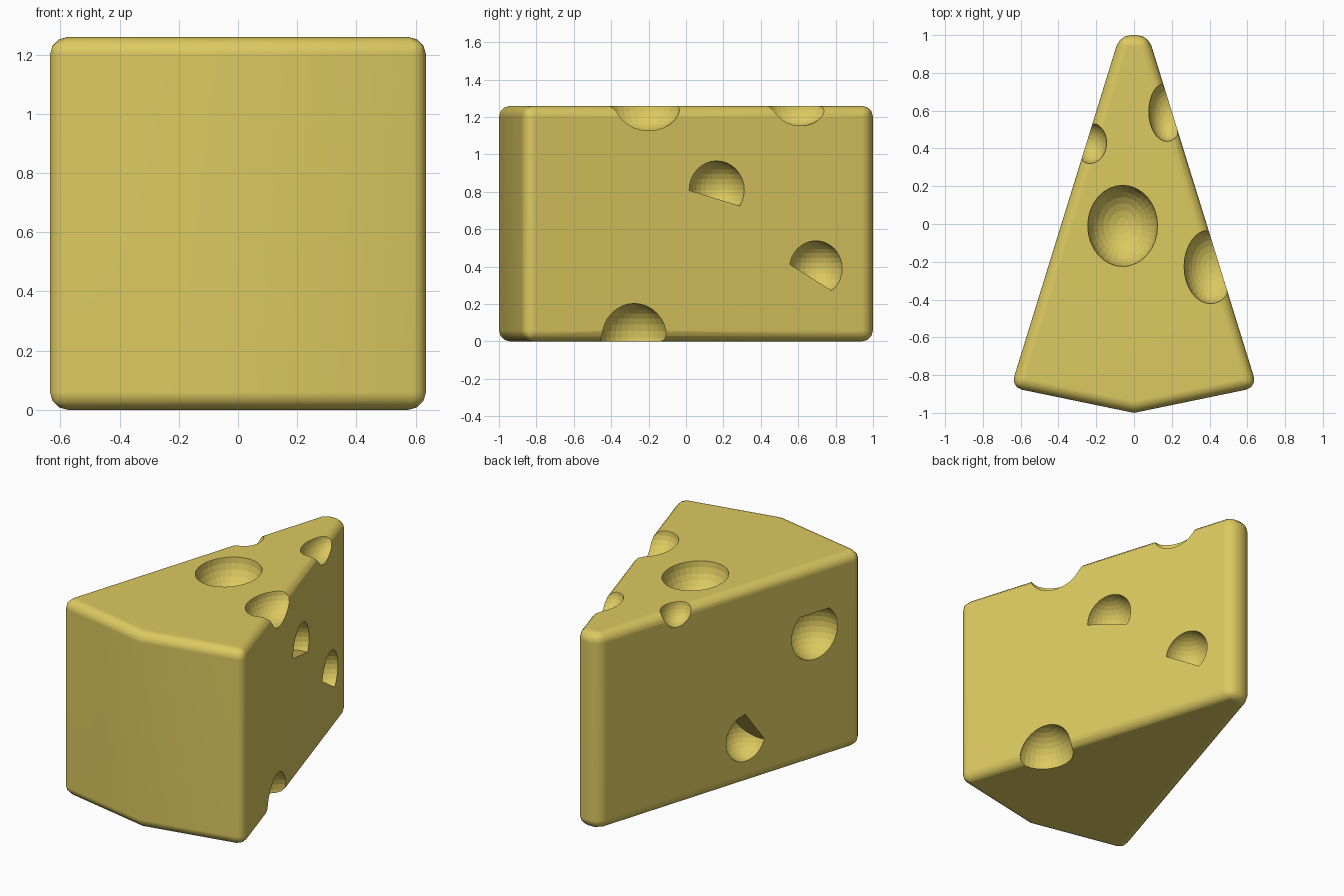
import bpy, bmesh
from mathutils import Matrix, Vector

if "Cube" in bpy.data.objects:
    bpy.data.objects.remove(bpy.data.objects["Cube"])

HEIGHT = 1.26
cheese = bpy.data.materials.new("cheese yellow")
cheese.diffuse_color = (0.72, 0.585, 0.118, 1)
cheese.use_nodes = True
cheese.node_tree.nodes["Principled BSDF"].inputs["Base Color"].default_value = cheese.diffuse_color


def make_object(name, bm, smooth):
    bmesh.ops.recalc_face_normals(bm, faces=bm.faces)
    for f in bm.faces:
        f.smooth = smooth
    me = bpy.data.meshes.new(name)
    bm.to_mesh(me)
    bm.free()
    me.materials.append(cheese)
    ob = bpy.data.objects.new(name, me)
    bpy.context.collection.objects.link(ob)
    return ob


def wall(y):
    """Half width of the wedge at a given depth."""
    return 0.075 + (1 - y) * 0.312


# Wedge body: extruded outline with a blunt tip and a bulging rind
outline = [(0.075, 1), (-0.075, 1), (-0.652, -0.865), (0, -1), (0.652, -0.865)]
bm = bmesh.new()
base = bm.faces.new([bm.verts.new((x, y, 0)) for x, y in outline])
ext = bmesh.ops.extrude_face_region(bm, geom=[base])
bmesh.ops.translate(bm, vec=(0, 0, HEIGHT),
                    verts=[v for v in ext["geom"] if isinstance(v, bmesh.types.BMVert)])
wedge = make_object("cheese_wedge", bm, True)

# Hole shapes: centre, radii, optional cutting line in the side plane
# (point y, z and the direction y, z that is removed)
holes = [
    # top face
    ((-0.06, -0.01, HEIGHT), (0.185, 0.215, 0.19), None),
    ((0.405, -0.225, HEIGHT), (0.14, 0.197, 0.14), None),
    ((0.175, 0.595, HEIGHT), (0.097, 0.158, 0.11), None),
    ((-0.235, 0.43, HEIGHT), (0.09, 0.11, 0.11), None),
    # bottom right edge
    ((wall(-0.275), -0.275, 0.02), (0.17, 0.183, 0.183), None),
    # right side, partly closed holes
    ((wall(0.165), 0.165, 0.81), (0.155, 0.155, 0.155), ((0.01, 0.81), (-0.29, -0.95))),
    ((wall(0.695), 0.695, 0.39), (0.148, 0.148, 0.148), ((0.55, 0.415), (-0.53, -0.85))),
    # left side, partly closed holes
    ((-wall(-0.525), -0.525, 0.825), (0.17, 0.17, 0.17), ((-0.5, 0.955), (0, 1))),
    ((-wall(-0.04), -0.04, 0.295), (0.145, 0.145, 0.15), ((-0.04, 0.445), (-0.83, 0.56))),
]

bm = bmesh.new()
for centre, radii, cut in holes:
    part = bmesh.new()
    bmesh.ops.create_uvsphere(
        part, u_segments=32, v_segments=16, radius=1,
        matrix=Matrix.Translation(centre) @ Matrix.Diagonal((*radii, 1)))
    if cut:
        (py, pz), (ny, nz) = cut
        res = bmesh.ops.bisect_plane(
            part, geom=part.verts[:] + part.edges[:] + part.faces[:],
            plane_co=(0, py, pz), plane_no=Vector((0, ny, nz)).normalized(),
            clear_outer=True)
        bmesh.ops.holes_fill(part, edges=[e for e in part.edges if e.is_boundary], sides=0)
        bmesh.ops.recalc_face_normals(part, faces=part.faces)
    tmp = bpy.data.meshes.new("tmp")
    part.to_mesh(tmp)
    part.free()
    bm.from_mesh(tmp)
    bpy.data.meshes.remove(tmp)
cutter = make_object("hole_cutter", bm, False)
cutter.hide_render = True

# Round the edges, carve the holes, keep the big faces evenly shaded
bev = wedge.modifiers.new("rounded edges", "BEVEL")
bev.width = 0.06
bev.segments = 3
bev.limit_method = "ANGLE"
bev.angle_limit = 0.6
cut = wedge.modifiers.new("holes", "BOOLEAN")
cut.operation = "DIFFERENCE"
cut.solver = "EXACT"
cut.object = cutter
wn = wedge.modifiers.new("even shading", "WEIGHTED_NORMAL")
wn.keep_sharp = True

bpy.context.view_layer.objects.active = wedge
wedge.select_set(True)
for name in [m.name for m in wedge.modifiers]:
    bpy.ops.object.modifier_apply(modifier=name)
bpy.data.objects.remove(cutter)
